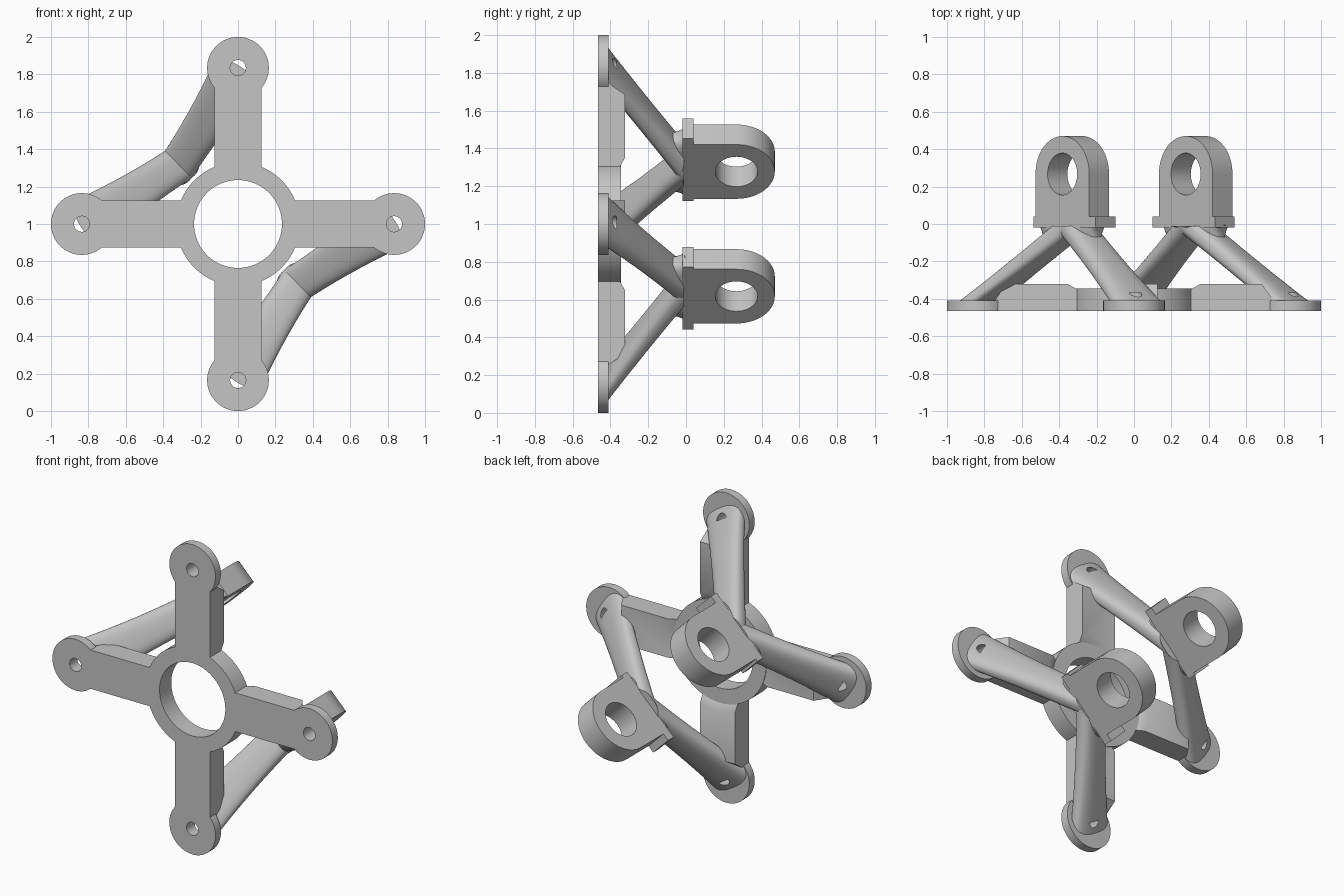
import bpy, bmesh
from math import sin, cos, pi
from mathutils import Vector

old = bpy.data.objects.get("Cube")
if old:
    bpy.data.objects.remove(old)

grey = bpy.data.materials.new("light_grey")
grey.use_nodes = True
COLOR = (0.56, 0.56, 0.56, 1)
grey.diffuse_color = COLOR
grey.node_tree.nodes["Principled BSDF"].inputs["Base Color"].default_value = COLOR

FRONT, DISC_BACK, HUB_BACK, ARM_BACK = -0.465, -0.41, -0.345, -0.322
REACH, HUB_R, BORE_R, DISC_R = 0.835, 0.33, 0.235, 0.165
X = Vector((1, 0, 0))


def loft(name, sections):
    """Closed solid through equal-length rings of points."""
    bm = bmesh.new()
    rings = [[bm.verts.new(p) for p in s] for s in sections]
    n = len(rings[0])
    for a, b in zip(rings, rings[1:]):
        for i in range(n):
            j = (i + 1) % n
            bm.faces.new((a[i], a[j], b[j], b[i]))
    bm.faces.new(rings[0])
    bm.faces.new(rings[-1])
    bmesh.ops.recalc_face_normals(bm, faces=bm.faces)
    me = bpy.data.meshes.new(name)
    bm.to_mesh(me)
    bm.free()
    me.materials.append(grey)
    ob = bpy.data.objects.new(name, me)
    bpy.context.collection.objects.link(ob)
    return ob


def oval(center, y, u, hu, hv, n=40, power=1.0):
    """Ring at depth y; u is its long direction in the XZ plane."""
    v = Vector((-u.z, 0, u.x))
    c = Vector((center[0], y, center[1]))

    def sp(t):
        return abs(t) ** power * (1 if t > 0 else -1)
    return [c + u * hu * sp(cos(2 * pi * i / n)) + v * hv * sp(sin(2 * pi * i / n))
            for i in range(n)]


def cylinder(name, center, r, y0, y1, n=64):
    return loft(name, [oval(center, y, X, r, r, n) for y in (y0, y1)])


def bar(name, center, u, hv, levels):
    """Straight bar along u; each level is (depth, start, end)."""
    v = Vector((-u.z, 0, u.x)) * hv
    c = Vector((center[0], 0, center[1]))
    return loft(name, [[c + u * s + v * t + Vector((0, y, 0))
                        for s, t in ((a, -1), (b, -1), (b, 1), (a, 1))]
                       for y, a, b in levels])


def combine(ob, tool, op):
    mod = ob.modifiers.new("bool", 'BOOLEAN')
    mod.operation, mod.object, mod.solver = op, tool, 'EXACT'
    bpy.context.view_layer.objects.active = ob
    bpy.ops.object.modifier_apply(modifier=mod.name)
    bpy.data.objects.remove(tool)


def finish(ob):
    bpy.ops.object.select_all(action='DESELECT')
    ob.select_set(True)
    bpy.context.view_layer.objects.active = ob
    bpy.ops.object.shade_smooth_by_angle(angle=0.6)


# Cross plate: hub, four arms scooped near the hub, four end discs
dirs = [Vector((1, 0, 0)), Vector((0, 0, 1)), Vector((-1, 0, 0)), Vector((0, 0, -1))]
ends = [(d.x * REACH, 1 + d.z * REACH) for d in dirs]
plate = cylinder("mounting_plate", (0, 1), HUB_R, FRONT, HUB_BACK, 96)
for d, end in zip(dirs, ends):
    arm = bar("arm", (0, 1), d, 0.125,
              ((FRONT, 0.25, 0.745), (DISC_BACK, 0.25, 0.745), (ARM_BACK, 0.25, 0.685)))
    scoop = loft("scoop", [oval((0, 1), y, X, r, r, 96)
                           for y, r in ((HUB_BACK - 0.01, 0.32), (ARM_BACK + 0.01, 0.39))])
    combine(arm, scoop, 'DIFFERENCE')
    combine(plate, arm, 'UNION')
    combine(plate, cylinder("disc", end, DISC_R, FRONT, DISC_BACK), 'UNION')
combine(plate, cylinder("bore", (0, 1), BORE_R, -0.6, -0.2, 96), 'DIFFERENCE')


def drill(ob, end):
    combine(ob, cylinder("bolt_hole", end, 0.042, -0.6, -0.368, 32), 'DIFFERENCE')


for end in ends:
    drill(plate, end)
finish(plate)

# Two lugs, each carried by a pair of struts from neighbouring discs
wide = Vector((1, 0, 1)).normalized()
across = Vector((-wide.z, 0, wide.x))
for side, sx, pair in (("right", -1, (1, 2)), ("left", 1, (0, 3))):
    c = (0.33 * sx, 1 - 0.33 * sx)
    cv = Vector((c[0], 0, c[1]))

    # Rounded eye with its hole across the thin direction, on a wider foot
    r, hy, ht = 0.203, 0.267, 0.075
    outline = [(-r, 0.0)] + [(-r * cos(pi * i / 32), hy + r * sin(pi * i / 32))
                             for i in range(33)] + [(r, 0.0)]
    eye = loft(side + "_lug", [[cv + wide * a + Vector((0, y, 0)) + across * t
                                for a, y in outline] for t in (-ht, ht)])
    hole = loft("hole", [[cv + wide * 0.112 * cos(pi * i / 24) + across * t
                          + Vector((0, hy + 0.112 * sin(pi * i / 24), 0))
                          for i in range(48)] for t in (-0.3, 0.3)])
    combine(eye, hole, 'DIFFERENCE')
    shift = -0.015 * sx
    foot = bar("foot", c, wide, ht, [(y, shift - 0.235, shift + 0.235) for y in (-0.018, 0.04)])
    combine(eye, foot, 'UNION')
    finish(eye)

    # Flared neck under the foot
    finish(loft(side + "_lug_neck", [oval(c, y, wide, hu, hv, 40, 0.6) for y, hu, hv in
                                     ((-0.005, 0.222, 0.074), (-0.025, 0.205, 0.074),
                                      (-0.045, 0.196, 0.072), (-0.07, 0.195, 0.06))]))

    # Struts widen towards their disc and towards the plate centre
    for k in pair:
        e = Vector((ends[k][0], 0, ends[k][1]))
        u = (e - cv).normalized()
        inward = Vector((0, 0, 1)) - cv
        inward = (inward - u * inward.dot(u)).normalized()
        rings = []
        for i in range(13):
            t = i / 12
            p = cv.lerp(e, t) + inward * 0.016
            hv = 0.1 + 0.045 * t ** 2
            rings.append(oval((p.x, p.z), -0.01 - 0.41 * t, u, 0.108 - 0.022 * t, hv, 40, 0.75))
        name = "upper" if k == 1 else "lower" if k == 3 else "side"
        strut = loft(f"{side}_{name}_strut", rings)
        drill(strut, ends[k])
        finish(strut)
